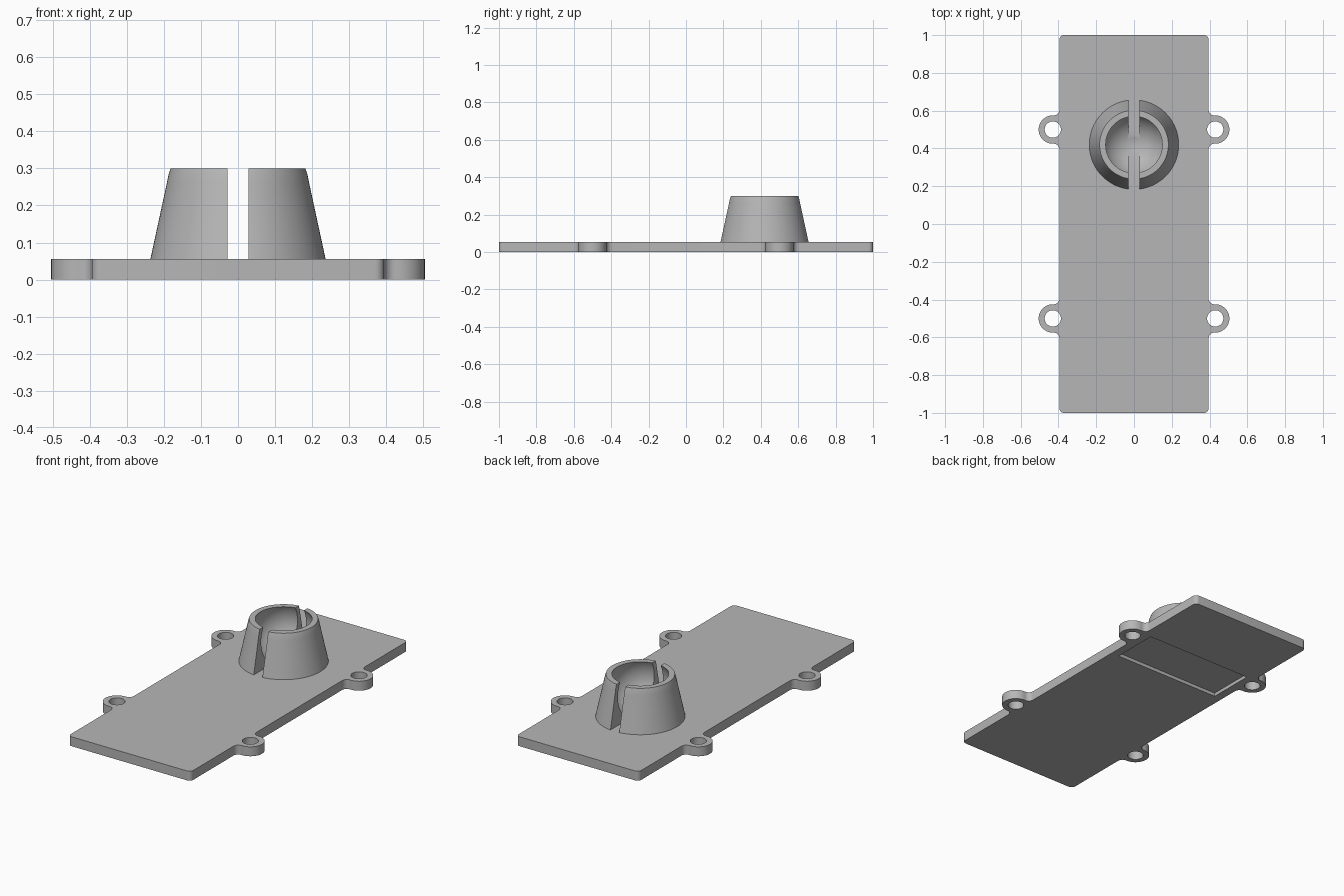
import bpy, bmesh
from math import pi, sin, cos, acos, sqrt

cube = bpy.data.objects.get("Cube")
if cube:
    bpy.data.objects.remove(cube, do_unlink=True)

grey = bpy.data.materials.new("plain grey")
grey.use_nodes = True
grey.diffuse_color = (0.47, 0.47, 0.47, 1)
grey.node_tree.nodes["Principled BSDF"].inputs["Base Color"].default_value = (0.47, 0.47, 0.47, 1)

THICK = 0.055
HALF_W, HALF_L = 0.395, 1.0
LUG_X, LUG_Y, LUG_R, HOLE_R, FILLET = 0.43, 0.5, 0.075, 0.043, 0.03
SOCKET_Y = 0.42


def finish(bm, name):
    bmesh.ops.recalc_face_normals(bm, faces=bm.faces)
    mesh = bpy.data.meshes.new(name)
    bm.to_mesh(mesh)
    bm.free()
    mesh.materials.append(grey)
    obj = bpy.data.objects.new(name, mesh)
    bpy.context.collection.objects.link(obj)
    return obj


def prism(name, outline, z0, z1):
    bm = bmesh.new()
    face = bm.faces.new([bm.verts.new((x, y, z0)) for x, y in outline])
    top = bmesh.ops.extrude_face_region(bm, geom=[face])["geom"]
    verts = [v for v in top if isinstance(v, bmesh.types.BMVert)]
    bmesh.ops.translate(bm, verts=verts, vec=(0, 0, z1 - z0))
    return finish(bm, name)


def box(name, x, y0, y1, z0, z1):
    return prism(name, [(-x, y0), (x, y0), (x, y1), (-x, y1)], z0, z1)


def arc(cx, cy, r, a0, a1, n):
    return [(cx + r * cos(a0 + (a1 - a0) * i / n), cy + r * sin(a0 + (a1 - a0) * i / n))
            for i in range(n + 1)]


def combine(target, other, operation):
    mod = target.modifiers.new("combine", "BOOLEAN")
    mod.operation, mod.solver, mod.object = operation, "EXACT", other
    bpy.context.view_layer.objects.active = target
    bpy.ops.object.modifier_apply(modifier=mod.name)
    bpy.data.objects.remove(other, do_unlink=True)


# Plate outline: filleted lug and rounded corner for one quarter, then mirrored
fx = HALF_W + FILLET
dy = sqrt((LUG_R + FILLET) ** 2 - (fx - LUG_X) ** 2)
tilt = acos((fx - LUG_X) / (LUG_R + FILLET))
lug = (arc(fx, LUG_Y - dy, FILLET, pi, pi - tilt, 8)
       + arc(LUG_X, LUG_Y, LUG_R, -tilt, tilt, 32)[1:-1]
       + arc(fx, LUG_Y + dy, FILLET, pi + tilt, pi, 8))
corner = arc(HALF_W - 0.025, HALF_L - 0.025, 0.025, 0, pi / 2, 6)
quarter = lug + corner
right_half = [(x, -y) for x, y in reversed(quarter)] + quarter
left_half = [(-x, y) for x, y in reversed(right_half)]
plate = prism("mounting_plate", right_half + left_half, 0, THICK)

# Screw holes through the lugs
for sx in (-1, 1):
    for sy in (-1, 1):
        hole = prism("hole_cutter", arc(sx * LUG_X, sy * LUG_Y, HOLE_R, 0, 2 * pi, 48)[:-1], -0.1, 0.2)
        combine(plate, hole, "DIFFERENCE")

# Shallow pocket under the socket
combine(plate, box("pocket_cutter", 0.345, 0.28, 0.555, -0.1, 0.02), "DIFFERENCE")

# Tapered socket body, turned from a profile and split by a slot
profile = [(0, 0.045), (0.239, 0.045), (0.192, 0.262), (0.188, 0.282), (0.182, 0.3), (0, 0.3)]
bm = bmesh.new()
pts = [bm.verts.new((r, SOCKET_Y, z)) for r, z in profile]
edges = [bm.edges.new(pair) for pair in zip(pts, pts[1:])]
bmesh.ops.spin(bm, geom=pts + edges, cent=(0, SOCKET_Y, 0), axis=(0, 0, 1),
               angle=2 * pi, steps=72, use_duplicate=False)
bmesh.ops.remove_doubles(bm, verts=bm.verts, dist=0.0001)
socket = finish(bm, "socket")
combine(socket, box("slot_cutter", 0.028, 0, 0.9, -0.1, 0.5), "DIFFERENCE")
combine(plate, socket, "UNION")

# Ball-shaped hollow
bm = bmesh.new()
bmesh.ops.create_uvsphere(bm, u_segments=64, v_segments=40, radius=0.17)
bmesh.ops.translate(bm, verts=bm.verts, vec=(0, SOCKET_Y, 0.22))
combine(plate, finish(bm, "ball_cutter"), "DIFFERENCE")

# Smooth curved walls, keep edges crisp
bpy.ops.object.select_all(action="DESELECT")
plate.select_set(True)
bpy.context.view_layer.objects.active = plate
bpy.ops.object.shade_smooth_by_angle(angle=pi / 6)
plate.name = "plate_with_ball_socket"
